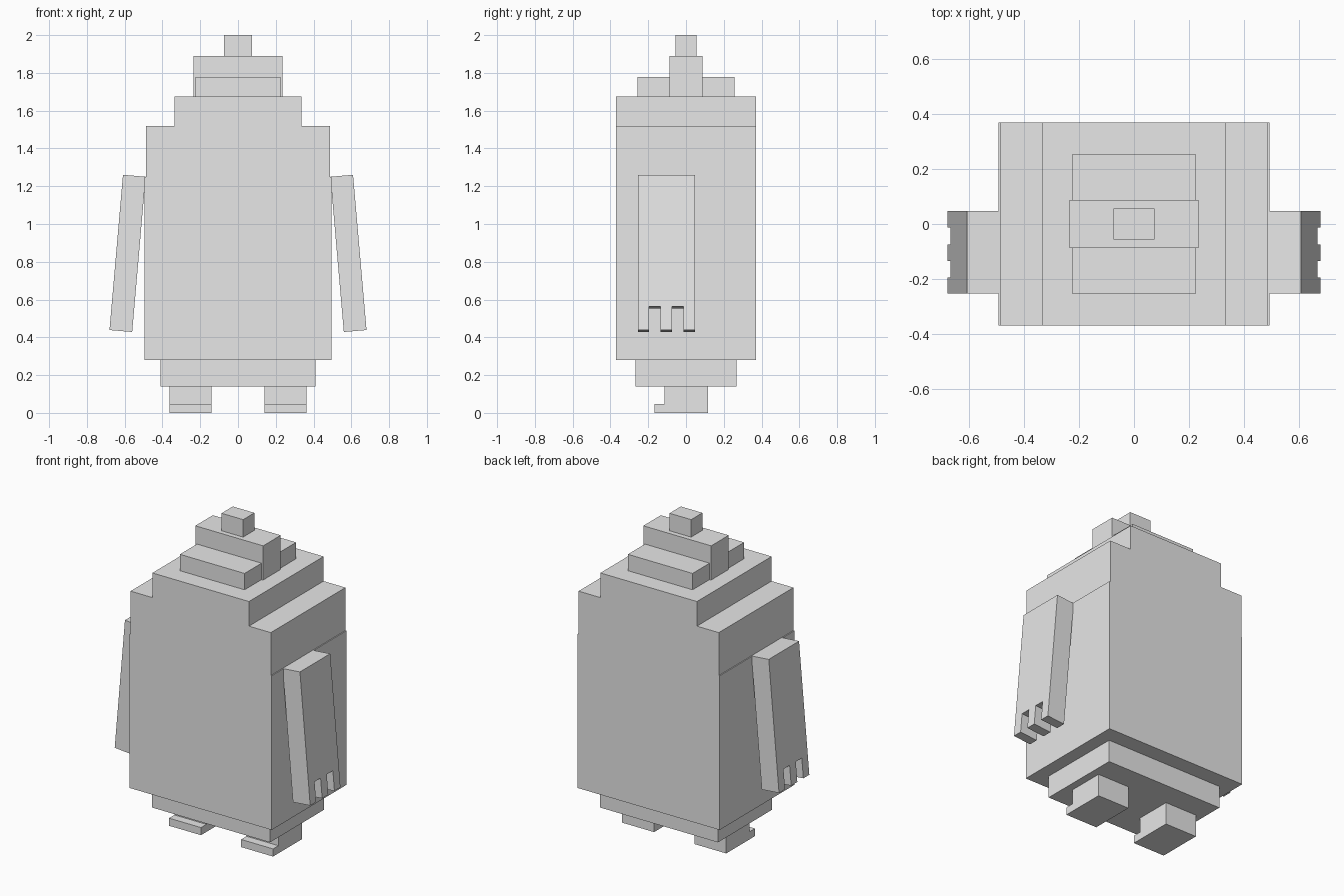
import bpy
import bmesh

cube = bpy.data.objects.get("Cube")
if cube:
    bpy.data.objects.remove(cube, do_unlink=True)

# Single plain grey
GREY = (0.8, 0.8, 0.8, 1)
grey = bpy.data.materials.new("plain_grey")
grey.use_nodes = True
grey.diffuse_color = GREY
grey.node_tree.nodes["Principled BSDF"].inputs["Base Color"].default_value = GREY


def prism(name, outline, to_point, depth):
    """Extrude a closed 2D outline; to_point places each outline point in space."""
    bm = bmesh.new()
    face = bm.faces.new([bm.verts.new(to_point(p)) for p in outline])
    extruded = bmesh.ops.extrude_face_region(bm, geom=[face])["geom"]
    verts = [v for v in extruded if isinstance(v, bmesh.types.BMVert)]
    bmesh.ops.translate(bm, verts=verts, vec=depth)
    bmesh.ops.recalc_face_normals(bm, faces=bm.faces)
    mesh = bpy.data.meshes.new(name)
    bm.to_mesh(mesh)
    bm.free()
    mesh.materials.append(grey)
    obj = bpy.data.objects.new(name, mesh)
    bpy.context.collection.objects.link(obj)
    return obj


def block(name, half_x, half_y, z0, z1):
    """Box centred on the vertical axis."""
    outline = [(-half_x, -half_y), (half_x, -half_y), (half_x, half_y), (-half_x, half_y)]
    return prism(name, outline, lambda p: (p[0], p[1], z0), (0, 0, z1 - z0))


# Body: stepped shoulders, with the sides a touch wider below the arm tops
half = [(0.494, 0.28), (0.494, 1.25), (0.488, 1.25), (0.488, 1.52), (0.336, 1.52), (0.336, 1.675)]
outline = half + [(-x, z) for x, z in reversed(half)]
prism("body", outline, lambda p: (p[0], -0.371, p[1]), (0, 0.742, 0))

# Stacked blocks under and over the body
block("hips", 0.41, 0.268, 0.14, 0.28)
block("head_step", 0.225, 0.256, 1.675, 1.778)
block("head_ridge", 0.236, 0.087, 1.675, 1.89)
block("head_tip", 0.075, 0.056, 1.89, 2.0)

# Feet: side profile with a low toe at the front
foot = [(-0.168, 0), (0.117, 0), (0.117, 0.14), (-0.115, 0.14), (-0.115, 0.048), (-0.168, 0.048)]

# Arms: three-fingered outline (y, distance down the arm), leaning outwards
arm_length, finger_top = 0.825, 0.7
finger_edges = [0.047, -0.013, -0.074, -0.135, -0.195, -0.254]
arm = [(finger_edges[-1], 0), (finger_edges[0], 0)]
for i in range(0, 6, 2):
    a, b = finger_edges[i], finger_edges[i + 1]
    if i:
        arm.append((a, finger_top))
    arm += [(a, arm_length), (b, arm_length)]
    if i < 4:
        arm.append((b, finger_top))

LEAN = 0.0865
for side, s in (("left", 1), ("right", -1)):
    prism(side + "_foot", foot, lambda p: (s * 0.14, p[0], p[1]), (s * 0.222, 0, 0))
    prism(side + "_arm", arm,
          lambda p: (s * (0.489 + LEAN * p[1]), p[0], 1.25 - 0.996 * p[1]),
          (s * 0.12, 0, 0.0104))
